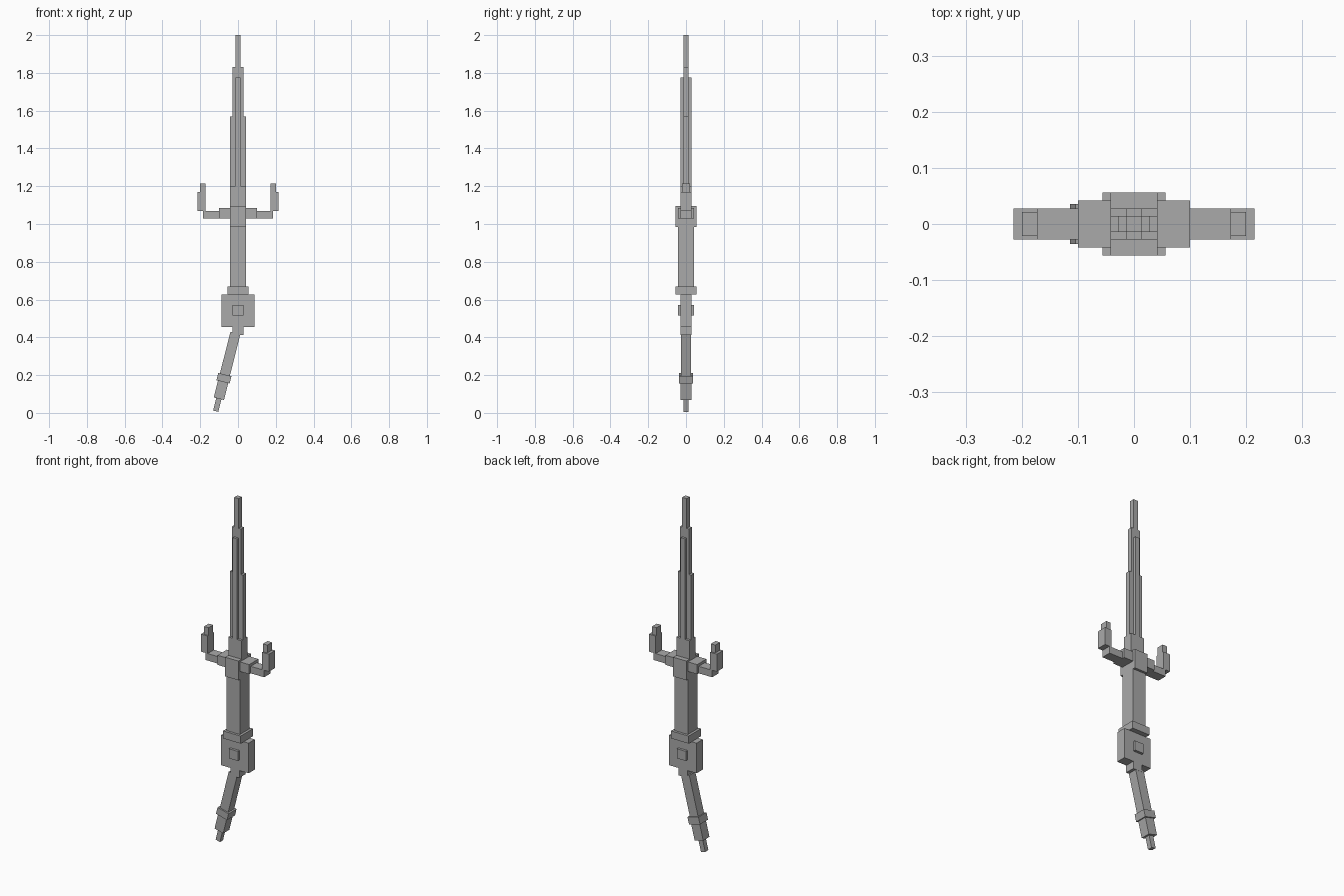
import bpy
import math
from mathutils import Matrix, Vector

if "Cube" in bpy.data.objects:
    bpy.data.objects.remove(bpy.data.objects["Cube"], do_unlink=True)

grey = bpy.data.materials.new("plain_grey")
grey.use_nodes = True
colour = (0.4, 0.4, 0.4, 1)
grey.diffuse_color = colour
grey.node_tree.nodes["Principled BSDF"].inputs["Base Color"].default_value = colour


def box(name, x0, x1, half_depth, z0, z1, place=None):
    """Flat-faced box, symmetric in y, optionally moved by a matrix."""
    bpy.ops.mesh.primitive_cube_add(size=1)
    ob = bpy.context.object
    ob.name = name
    ob.data.materials.append(grey)
    m = Matrix.Translation(((x0 + x1) / 2, 0, (z0 + z1) / 2)) @ Matrix.Diagonal(
        (x1 - x0, 2 * half_depth, z1 - z0, 1))
    ob.data.transform(place @ m if place else m)
    return ob


def centred(name, half_width, half_depth, z0, z1, place=None):
    return box(name, -half_width, half_width, half_depth, z0, z1, place)


# Module shared by most of the part widths
U = 0.014

# Stepped blade with a raised central ridge
centred("blade_base", 3 * U, 2 * U, 1.09, 1.2)
centred("blade_lower", 3 * U, U, 1.2, 1.57)
centred("blade_upper", 2 * U, U, 1.57, 1.83)
centred("blade_tip", U, U, 1.83, 2.0)
for name, side in (("front", -1), ("back", 1)):
    ridge = centred("blade_ridge_" + name, U, U / 2, 1.2, 1.775)
    ridge.location.y = side * 1.5 * U

# Cross guard: central block with arms and upturned prongs
centred("guard_block", 3 * U, 4 * U, 0.985, 1.095)
for name, side in (("left", 1), ("right", -1)):
    flip = Matrix.Rotation(math.pi if side < 0 else 0, 4, "Z")
    box("guard_shoulder_" + name, 3 * U, 0.1, 3 * U, 1.03, 1.085, flip)
    box("guard_arm_" + name, 0.1, 0.185, 2 * U, 1.03, 1.07, flip)
    box("guard_prong_" + name, 0.172, 0.215, 2 * U, 1.07, 1.17, flip)
    box("prong_tip_" + name, 0.172, 0.2, 1.5 * U, 1.17, 1.215, flip)

# Grip and pommel
centred("grip", 3 * U, 3 * U, 0.67, 0.985)
centred("grip_collar", 4 * U, 4 * U, 0.627, 0.67)
centred("pommel", 0.087, 2 * U, 0.455, 0.627)
centred("pommel_stud", 2 * U, 3 * U, 0.515, 0.57)
centred("pommel_stub", 2 * U, 2 * U, 0.413, 0.455)

# Slanted tassel hanging from the pommel
hang = Matrix.Translation(Vector((-U, 0, 0.423))) @ Matrix.Rotation(
    math.radians(14.1), 4, "Y")
centred("tassel_cord", 0.027, 0.027, -0.23, 0, hang)
centred("tassel_band", 0.036, 0.036, -0.267, -0.227, hang)
centred("tassel_body", 2 * U, 2 * U, -0.359, -0.267, hang)
centred("tassel_tip", U, U, -0.427, -0.359, hang)
